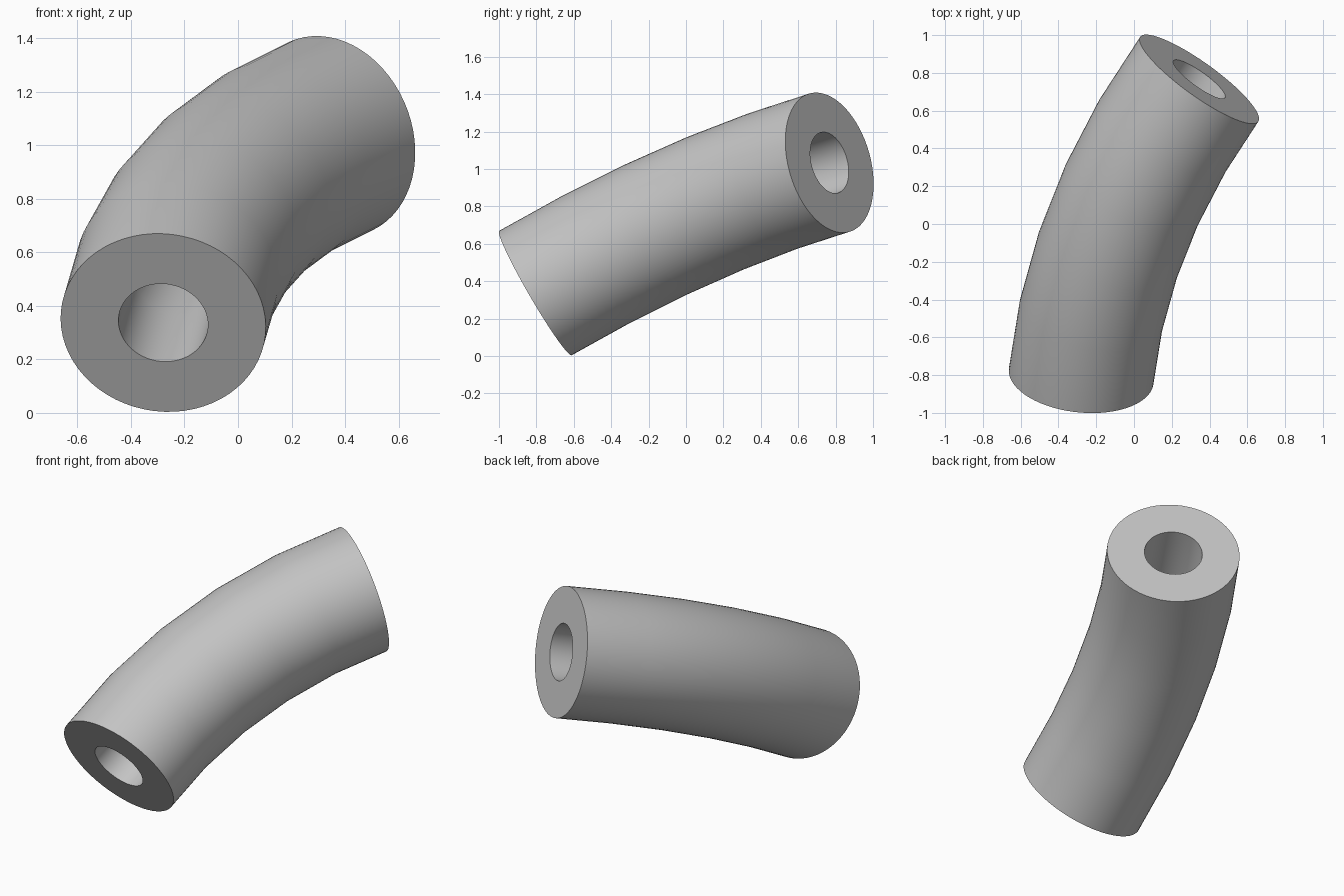
import bpy, bmesh, math
from mathutils import Vector, Matrix

if "Cube" in bpy.data.objects:
    bpy.data.objects.remove(bpy.data.objects["Cube"])

SIDES, STEPS = 64, 5
OUTER, INNER = 0.385, 0.168

# Bend: end centres and the directions the tube runs there
start, end = Vector((-0.281, -0.803, 0.334)), Vector((0.347, 0.765, 1.037))
dir_start = Vector((0.09, 0.86, 0.50)).normalized()
dir_end = Vector((0.57, 0.79, 0.23)).normalized()
angle = dir_start.angle(dir_end)
axis = dir_start.cross(dir_end).normalized()
chord = end - start
radius = chord.length / (2 * math.sin(angle / 2))
pivot = (start + end) / 2 + axis.cross(chord.normalized()) * radius * math.cos(angle / 2)
middle_dir = chord.normalized()

bm = bmesh.new()


def ring(step, size):
    """One circle of the tube wall, turned about the pivot."""
    turn = Matrix.Rotation(angle * (step / STEPS - 0.5), 3, axis)
    out = -(turn @ axis.cross(middle_dir))
    centre = pivot + out * radius
    verts = []
    for i in range(SIDES):
        a = math.tau * i / SIDES
        verts.append(bm.verts.new(centre + size * (out * math.cos(a) + axis * math.sin(a))))
    return verts


def bridge(a, b, smooth):
    for i in range(SIDES):
        j = (i + 1) % SIDES
        bm.faces.new((a[i], a[j], b[j], b[i])).smooth = smooth


# Outer wall, bore and the two flat end rings
outer = [ring(s, OUTER) for s in range(STEPS + 1)]
inner = [ring(s, INNER) for s in range(STEPS + 1)]
for wall in (outer, inner):
    for a, b in zip(wall, wall[1:]):
        bridge(a, b, True)
for s in (0, STEPS):
    bridge(outer[s], inner[s], False)
bmesh.ops.recalc_face_normals(bm, faces=bm.faces)

mesh = bpy.data.meshes.new("bent_tube")
bm.to_mesh(mesh)
bm.free()
tube = bpy.data.objects.new("bent_tube", mesh)
bpy.context.collection.objects.link(tube)

# Plain grey finish
grey = bpy.data.materials.new("plain grey")
grey.use_nodes = True
colour = (0.55, 0.55, 0.55, 1)
grey.diffuse_color = colour
grey.node_tree.nodes["Principled BSDF"].inputs["Base Color"].default_value = colour
mesh.materials.append(grey)

# Smooth walls with crisp rims
bpy.context.view_layer.objects.active = tube
tube.select_set(True)
bpy.ops.object.shade_smooth_by_angle(angle=math.radians(40))
